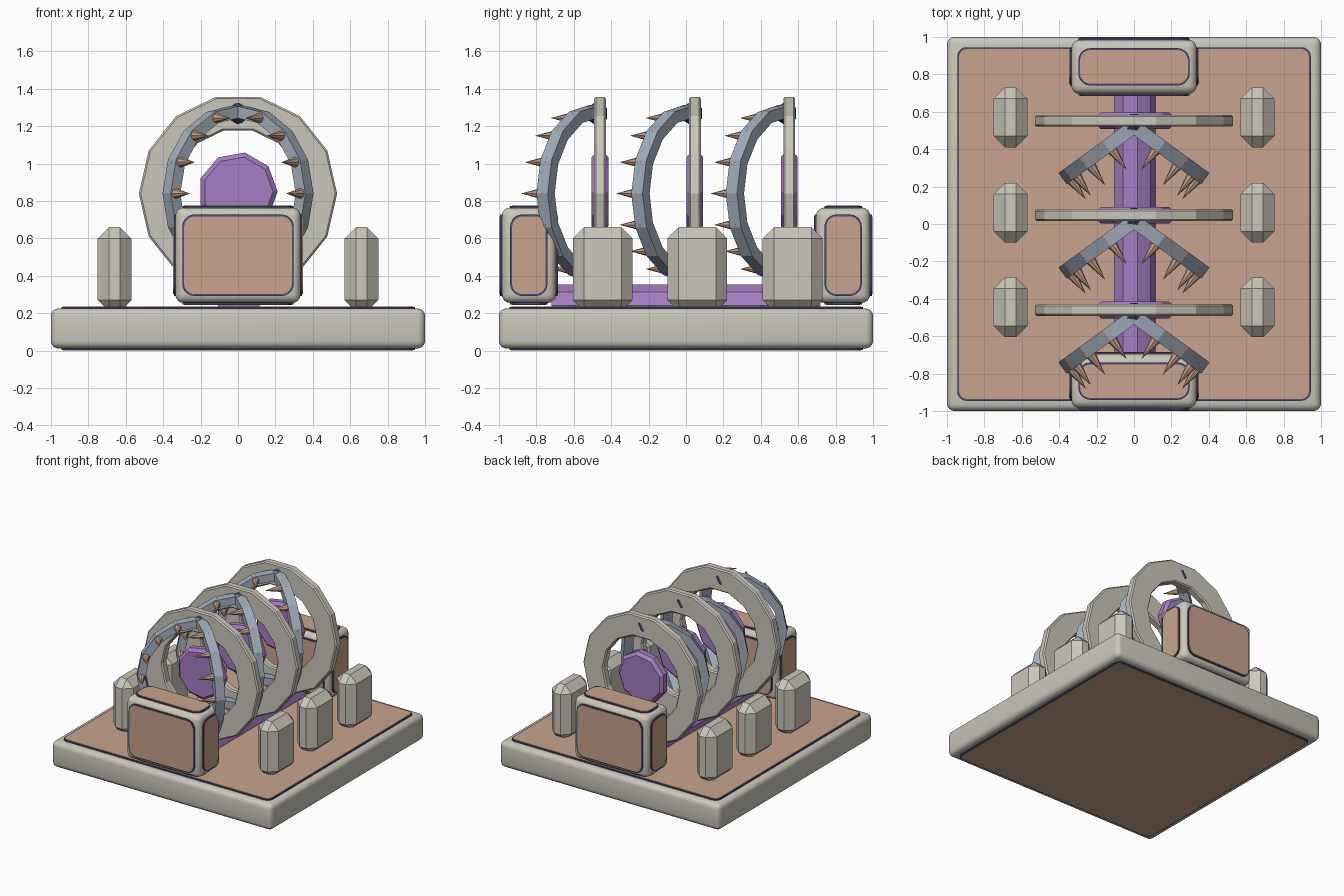
import bpy, bmesh, math
from mathutils import Vector, Matrix

if "Cube" in bpy.data.objects:
    bpy.data.objects.remove(bpy.data.objects["Cube"])


def material(name, rgb):
    m = bpy.data.materials.new(name)
    m.diffuse_color = [((c / 255 + 0.055) / 1.055) ** 2.4 for c in rgb] + [1.0]
    m.use_nodes = True
    m.node_tree.nodes["Principled BSDF"].inputs["Base Color"].default_value = m.diffuse_color
    return m


STONE = material("pale_stone", (202, 199, 187))
COPPER = material("copper", (202, 163, 141))
NAVY = material("dark_trim", (74, 78, 116))
PURPLE = material("purple", (167, 125, 195))
STEEL = material("blue_steel", (164, 173, 188))


def finish(name, bm, mat, smooth=False):
    bmesh.ops.recalc_face_normals(bm, faces=bm.faces)
    mesh = bpy.data.meshes.new(name)
    bm.to_mesh(mesh)
    bm.free()
    ob = bpy.data.objects.new(name, mesh)
    bpy.context.collection.objects.link(ob)
    mesh.materials.append(mat)
    if smooth:
        bpy.ops.object.select_all(action='DESELECT')
        ob.select_set(True)
        bpy.context.view_layer.objects.active = ob
        bpy.ops.object.shade_smooth_by_angle(angle=math.radians(35))
    return ob


def bevel_box(name, centre, size, mat, bevel, segments, smooth):
    bm = bmesh.new()
    bmesh.ops.create_cube(bm, size=1)
    bmesh.ops.scale(bm, vec=size, verts=bm.verts)
    bmesh.ops.bevel(bm, geom=bm.edges[:], offset=bevel, segments=segments,
                    profile=0.5, affect='EDGES')
    bmesh.ops.translate(bm, vec=centre, verts=bm.verts)
    return finish(name, bm, mat, smooth)


def bridge(bm, loops, closed):
    """Skin a list of equal vertex loops; cap the ends unless closed."""
    n = len(loops[0])
    pairs = list(zip(loops, loops[1:])) + ([(loops[-1], loops[0])] if closed else [])
    for a, b in pairs:
        for i in range(n):
            j = (i + 1) % n
            bm.faces.new((a[i], a[j], b[j], b[i]))
    if not closed:
        bm.faces.new(loops[0])
        bm.faces.new(loops[-1])


def lathe(name, profile, sides, z, mat, closed=False):
    """Turn (radius, y) points about a lengthwise axis at height z."""
    bm = bmesh.new()
    step = math.tau / sides
    loops = [[bm.verts.new((r * math.cos(k * step), y, z + r * math.sin(k * step)))
              for k in range(sides)] for r, y in profile]
    bridge(bm, loops, closed)
    return finish(name, bm, mat)


def plate(name, centre, normal, half_w, half_h, radius, low, high, mat):
    """Rounded rectangular plate lying on a surface facing the given normal."""
    w = Vector(normal)
    v = Vector((0, 1, 0)) if abs(w.z) > 0.5 else Vector((0, 0, 1))
    u = v.cross(w)
    c = Vector(centre)
    outline = []
    for q, (sx, sy) in enumerate(((1, 1), (-1, 1), (-1, -1), (1, -1))):
        for k in range(6):
            a = math.radians(90 * q + 18 * k)
            outline.append((sx * (half_w - radius) + radius * math.cos(a),
                            sy * (half_h - radius) + radius * math.sin(a)))
    bm = bmesh.new()
    loops = [[bm.verts.new(c + u * x + v * y + w * d) for x, y in outline]
             for d in (low, high)]
    bridge(bm, loops, False)
    return finish(name, bm, mat)


def trimmed_panel(name, centre, normal, half_w, half_h, radius):
    plate(name + "_trim", centre, normal, half_w + 0.01, half_h + 0.01,
          radius + 0.01, -0.001, 0.0085, NAVY)
    plate(name, centre, normal, half_w, half_h, radius, 0.003, 0.0115, COPPER)


# Base slab with inlaid top and bottom panels
bevel_box("base", (0, 0, 0.1185), (2, 2, 0.214), STONE, 0.04, 4, True)
trimmed_panel("base_top_panel", (0, 0, 0.2255), (0, 0, 1), 0.935, 0.935, 0.04)
trimmed_panel("base_bottom_panel", (0, 0, 0.0115), (0, 0, -1), 0.935, 0.935, 0.04)

# End boxes with a panel on every face
HX, HY, HZ, BZ = 0.335, 0.145, 0.255, 0.51
for label, cy in (("front", -0.84), ("back", 0.84)):
    bevel_box(label + "_box", (0, cy, BZ), (2 * HX, 2 * HY, 2 * HZ), STONE, 0.045, 4, True)
    for s in (-1, 1):
        trimmed_panel(label + "_box_long_panel", (0, cy + s * HY, BZ), (0, s, 0), 0.288, 0.208, 0.055)
        trimmed_panel(label + "_box_end_panel", (s * HX, cy, BZ), (s, 0, 0), 0.09, 0.208, 0.055)
        trimmed_panel(label + "_box_cap_panel", (0, cy, BZ + s * HZ), (0, 0, s), 0.288, 0.09, 0.055)

# Rod joining the two boxes
lathe("centre_rod", [(0.115, -0.72), (0.115, 0.72)], 9, 0.24, PURPLE)

# Chamfered posts along both sides
for y in (-0.445, 0.06, 0.57):
    for s in (-1, 1):
        bevel_box("post", (s * 0.66, y, 0.435), (0.18, 0.32, 0.45), STONE, 0.06, 1, False)

ANGLE = math.radians(36)
AXIS_Z = 0.84


def jaw(y, s):
    """Half-ring blade swung forward from the hoop, with a row of spikes."""
    u = Vector((s * math.cos(ANGLE), -math.sin(ANGLE), 0))
    n = Vector((-s * math.sin(ANGLE), -math.cos(ANGLE), 0))
    origin = Vector((0, y, AXIS_Z))
    bm = bmesh.new()
    loops = []
    for k in range(9):
        t = math.radians(90 - 22.5 * k)
        radial = u * math.cos(t) + Vector((0, 0, math.sin(t)))
        loops.append([bm.verts.new(origin + radial * r + n * d)
                      for r, d in ((0.408, -0.037), (0.472, -0.037),
                                   (0.472, 0.037), (0.408, 0.037))])
    bridge(bm, loops, False)
    finish("jaw_blade", bm, STEEL)

    bm = bmesh.new()
    turn = n.to_track_quat('Z', 'Y').to_matrix().to_4x4()
    for k in range(1, 8):
        t = math.radians(90 - 22.5 * k)
        p = origin + (u * math.cos(t) + Vector((0, 0, math.sin(t)))) * 0.437
        bmesh.ops.create_cone(bm, cap_ends=True, segments=8, radius1=0.036,
                              radius2=0.001, depth=0.16,
                              matrix=Matrix.Translation(p + n * 0.08) @ turn)
    finish("jaw_spikes", bm, COPPER, True)


# Three hoops, each with a core disc, a hinge and a pair of jaws
for y in (-0.46, 0.047, 0.552):
    h, b = 0.032, 0.01
    lathe("hoop", [(0.345 + b, y - h), (0.53 - b, y - h), (0.53, y - h + b), (0.53, y + h - b),
                   (0.53 - b, y + h), (0.345 + b, y + h), (0.345, y + h - b), (0.345, y - h + b)],
          14, AXIS_Z, STONE, closed=True)
    lathe("core_disc", [(0.187, y - 0.045), (0.212, y - 0.022),
                        (0.212, y + 0.022), (0.187, y + 0.045)], 9, 0.85, PURPLE)
    bm = bmesh.new()
    bmesh.ops.create_icosphere(bm, subdivisions=1, radius=0.065,
                               matrix=Matrix.Translation((0, y - 0.018, 1.268)))
    finish("hinge", bm, NAVY)
    for s in (-1, 1):
        jaw(y - h, s)
